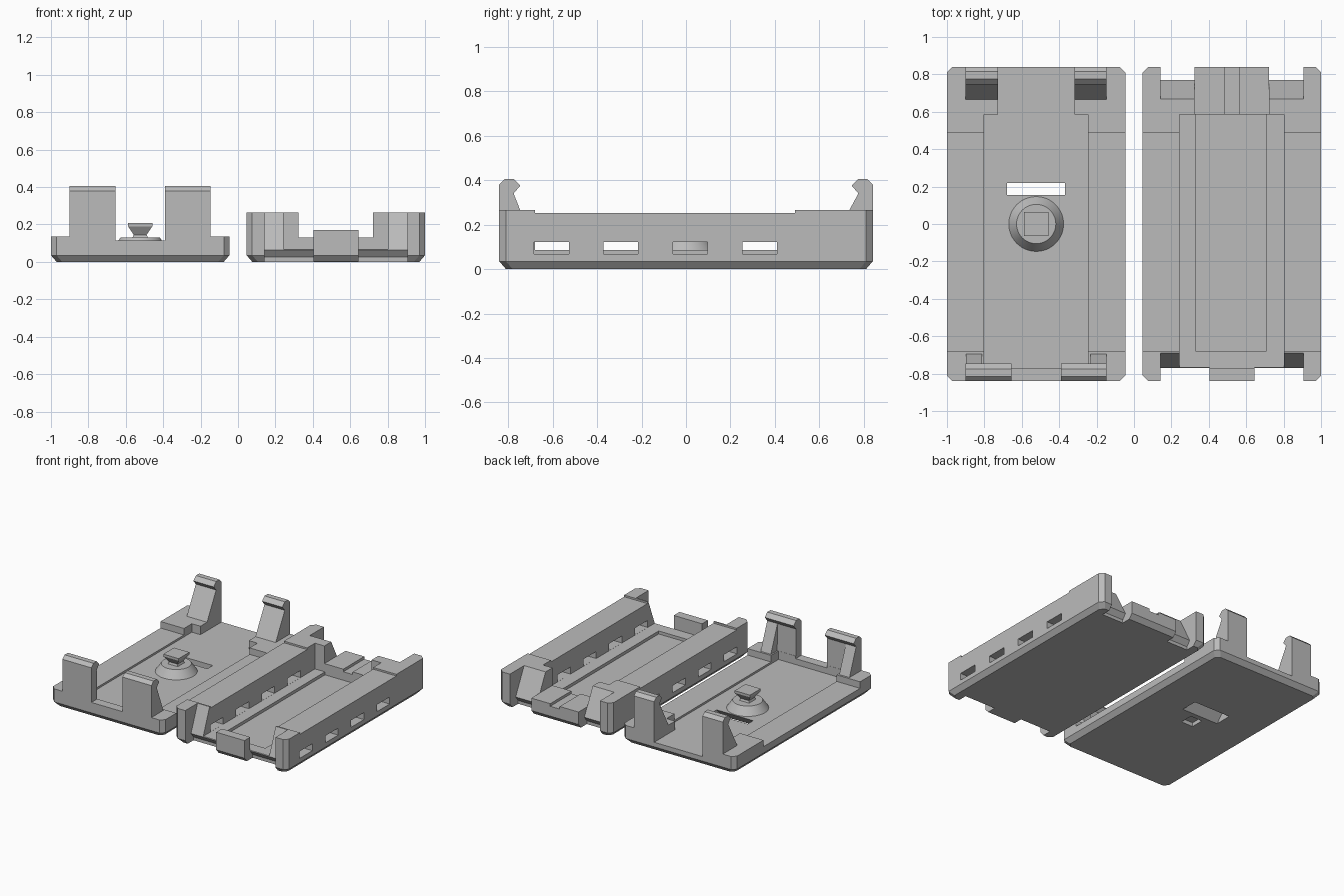
import bpy
import bmesh
import math

if "Cube" in bpy.data.objects:
    bpy.data.objects.remove(bpy.data.objects["Cube"])

grey = bpy.data.materials.new("mid_grey")
grey.use_nodes = True
grey.diffuse_color = (0.5, 0.5, 0.5, 1)
grey.node_tree.nodes["Principled BSDF"].inputs["Base Color"].default_value = (0.5, 0.5, 0.5, 1)

CENTRE = 0.523   # distance of each half from the middle
HALF = 0.477     # half width of each half
LENGTH = 0.84    # half length
CH = 0.03        # chamfer


def finish(name, bm, side):
    bmesh.ops.recalc_face_normals(bm, faces=bm.faces)
    mesh = bpy.data.meshes.new(name)
    bm.to_mesh(mesh)
    bm.free()
    mesh.materials.append(grey)
    ob = bpy.data.objects.new(name, mesh)
    ob.location.x = side * CENTRE
    bpy.context.scene.collection.objects.link(ob)
    return ob


def loft(name, rings, side):
    """Closed solid through rings of equal point count."""
    bm = bmesh.new()
    loops = [[bm.verts.new(p) for p in ring] for ring in rings]
    bm.faces.new(loops[0])
    bm.faces.new(loops[-1])
    n = len(loops[0])
    for a, b in zip(loops, loops[1:]):
        for i in range(n):
            j = (i + 1) % n
            bm.faces.new((a[i], a[j], b[j], b[i]))
    return finish(name, bm, side)


def extrude_x(name, profile, x0, x1, side):
    """Solid from a (y, z) profile between two x positions."""
    return loft(name, [[(x, y, z) for y, z in profile] for x in (x0, x1)], side)


def box(name, x0, x1, y0, y1, z0, z1, side):
    return extrude_x(name, [(y0, z0), (y1, z0), (y1, z1), (y0, z1)], x0, x1, side)


def octagon(inset, z):
    w, l = HALF - inset, LENGTH - inset
    q = [(w, l - CH), (w - CH, l)]
    pts = q + [(-x, y) for x, y in reversed(q)]
    pts += [(-x, -y) for x, y in pts]
    return [(x, y, z) for x, y in pts]


def shell(name, height, side):
    return loft(name, [octagon(CH, 0), octagon(0, CH + 0.005), octagon(0, height)], side)


def carve(body, cutters):
    """Cut all helpers from the body, bake the result and drop the helpers."""
    for c in cutters:
        c.hide_render = True
        mod = body.modifiers.new(c.name, "BOOLEAN")
        mod.operation, mod.solver, mod.object = "DIFFERENCE", "EXACT", c
    deps = bpy.context.evaluated_depsgraph_get()
    mesh = bpy.data.meshes.new_from_object(body.evaluated_get(deps))
    body.modifiers.clear()
    body.data = mesh
    for c in cutters:
        bpy.data.objects.remove(c)


# Clip tray
L = -1
tray = shell("clip_tray", 0.135, L)
carve(tray, [
    box("rail_cut", -1, 1, -0.68, 0.49, 0.085, 1, L),
    box("floor_cut", -0.278, 0.278, -0.77, 0.585, 0.07, 1, L),
    box("back_gap_cut", -0.205, 0.205, 0.5, 1, 0.07, 1, L),
    box("front_gap_cut", -0.132, 0.132, -1, -0.7, 0.115, 1, L),
    extrude_x("slot_cut", [(0.08, -0.01), (0.22, -0.01), (0.22, 0.2), (0.155, 0.2), (0.155, 0.07)],
              -0.155, 0.155, L),
    box("button_recess_cut", -0.05, 0.05, -0.05, 0.05, -0.1, 0.03, L),
])

# Snap clips, two at each end
hook = [(0.84, 0.06), (0.84, 0.38), (0.815, 0.405), (0.775, 0.405), (0.745, 0.375), (0.775, 0.34)]
back_hook = hook + [(0.665, 0.135), (0.665, 0.06)]
front_hook = [(-y, z) for y, z in hook + [(0.77, 0.06)]]
rib = [(-0.8, 0.06), (-0.8, 0.34), (-0.775, 0.34), (-0.695, 0.135), (-0.695, 0.06)]
for s, label in ((1, "left"), (-1, "right")):
    extrude_x("back_clip_" + label, back_hook, s * 0.205, s * 0.377, L)
    extrude_x("front_clip_" + label, front_hook, s * 0.132, s * 0.377, L)
    extrude_x("front_clip_rib_" + label, rib, s * 0.29, s * 0.3765, L)

# Button with a round foot and a flared square head
bm = bmesh.new()
bmesh.ops.create_cone(bm, cap_ends=True, segments=48, radius1=0.15, radius2=0.105, depth=0.065)
bmesh.ops.translate(bm, verts=bm.verts, vec=(0, 0, 0.0975))
foot = finish("button_foot", bm, L)
head = [(0.045, 0.12), (0.035, 0.145), (0.065, 0.19), (0.065, 0.207)]
loft("button_head", [[(-r, -r, z), (r, -r, z), (r, r, z), (-r, r, z)] for r, z in head], L)

# Deep holder with windowed side walls
R = 1
holder = shell("holder", 0.265, R)
front_pocket = [(-1, -0.1), (-0.74, -0.1), (-0.74, 0.025), (-0.77, 0.063), (-0.685, 0.28), (-1, 0.28)]
back_pocket = [(1, -0.1), (0.74, -0.1), (0.74, 0.025), (0.77, 0.063), (0.66, 0.28), (1, 0.28)]
cuts = [
    box("wall_top_cut", -1, 1, -0.68, 0.49, 0.252, 1, R),
    box("floor_cut", -0.28, 0.28, -1, 0.585, 0.068, 1, R),
    box("recess_cut", -0.195, 0.185, -0.68, 0.585, 0.045, 1, R),
    box("back_gap_cut", -0.2, 0.2, 0.5, 1, 0.13, 1, R),
    box("back_channel_cut", -0.04, 0.04, 0.5, 1, 0.11, 1, R),
    extrude_x("front_pocket_cut", front_pocket, -0.382, 0.382, R),
]
for s in (1, -1):
    cuts.append(extrude_x("back_pocket_cut", back_pocket, s * 0.2, s * 0.382, R))
for i in range(4):
    y = -0.605 + 0.312 * i
    cuts.append(box("window_cut", -1, 1, y - 0.078, y + 0.078, 0.0685, 0.122, R))
carve(holder, cuts)

# Finger tab on the holder front
tab = [(-0.72, 0.001), (-0.81, 0.001), (-0.84, 0.035), (-0.84, 0.17), (-0.77, 0.17), (-0.77, 0.067), (-0.72, 0.067)]
extrude_x("front_tab", tab, -0.12, 0.12, R)

# Smooth the round foot only
bpy.ops.object.select_all(action="DESELECT")
foot.select_set(True)
bpy.context.view_layer.objects.active = foot
bpy.ops.object.shade_smooth_by_angle(angle=math.radians(25))
